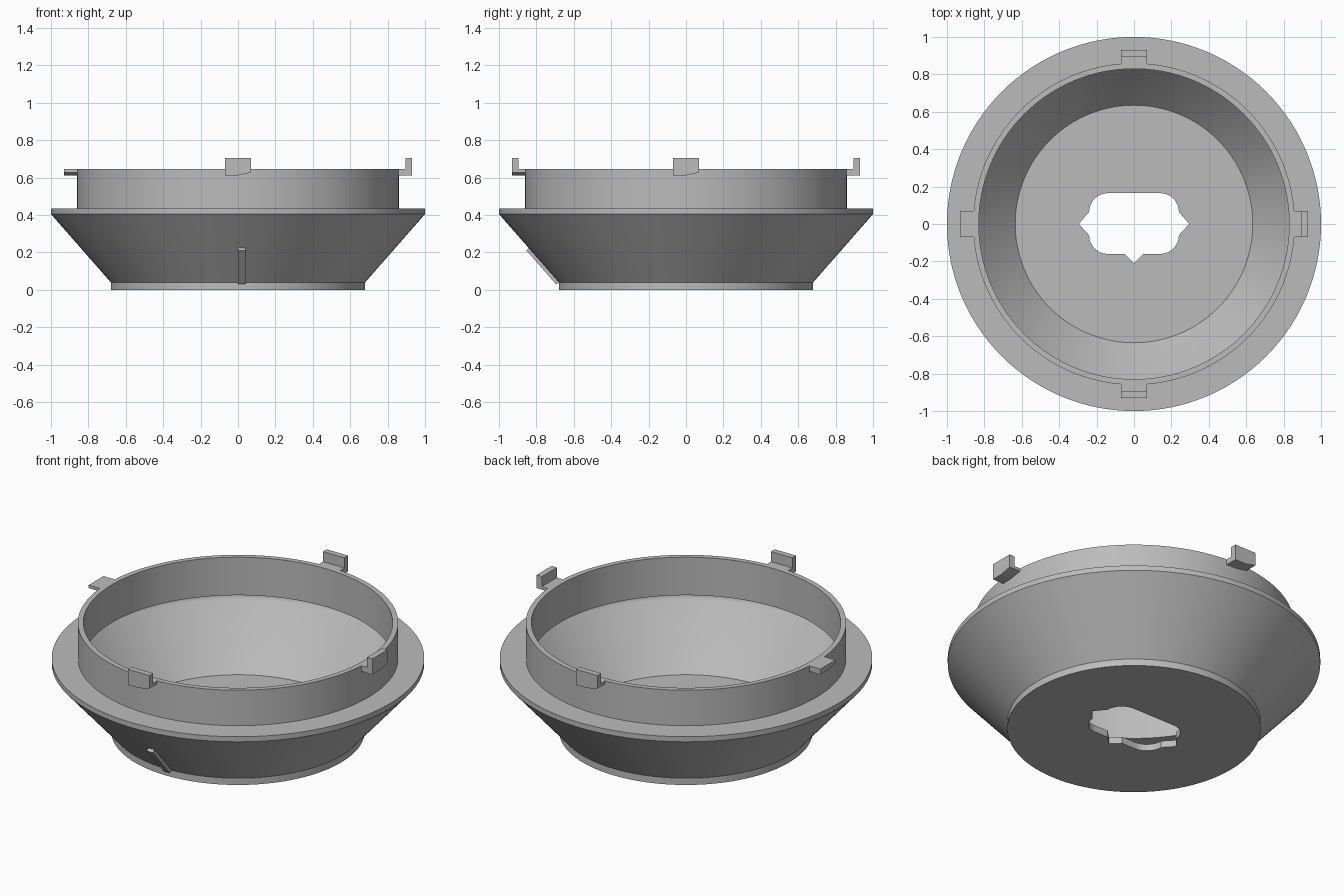
import bpy, bmesh, math
from mathutils import Matrix, Vector

if "Cube" in bpy.data.objects:
    bpy.data.objects.remove(bpy.data.objects["Cube"], do_unlink=True)

grey = bpy.data.materials.new("plain_grey")
grey.use_nodes = True
COLOUR = (0.5, 0.5, 0.5, 1)
grey.diffuse_color = COLOUR
grey.node_tree.nodes["Principled BSDF"].inputs["Base Color"].default_value = COLOUR


def add_object(name, bm):
    bmesh.ops.recalc_face_normals(bm, faces=bm.faces)
    mesh = bpy.data.meshes.new(name)
    bm.to_mesh(mesh)
    bm.free()
    mesh.materials.append(grey)
    ob = bpy.data.objects.new(name, mesh)
    bpy.context.collection.objects.link(ob)
    return ob


def prism(name, points, depth):
    """Extrude a closed outline of 3D points along a vector."""
    bm = bmesh.new()
    face = bm.faces.new([bm.verts.new(p) for p in points])
    new = bmesh.ops.extrude_face_region(bm, geom=[face])["geom"]
    verts = [v for v in new if isinstance(v, bmesh.types.BMVert)]
    bmesh.ops.translate(bm, verts=verts, vec=Vector(depth))
    return add_object(name, bm)


def arc(cx, cz, radius, start, end, steps):
    angles = [math.radians(start + (end - start) * i / steps) for i in range(steps + 1)]
    return [(cx + radius * math.cos(a), cz + radius * math.sin(a)) for a in angles]


# Hollow bowl: outer wall, flange, collar, then rounded undercut and floor
profile = [(0, 0), (0.68, 0), (0.68, 0.04), (1, 0.405), (1, 0.435),
           (0.86, 0.435), (0.86, 0.645), (0.83, 0.645), (0.83, 0.42)]
profile += arc(0.89, 0.38, 0.04, 90, -41, 8)
profile += [(0.635, 0.04), (0, 0.04)]
bm = bmesh.new()
verts = [bm.verts.new((r, 0, z)) for r, z in profile]
edges = [bm.edges.new(pair) for pair in zip(verts, verts[1:])]
bmesh.ops.spin(bm, geom=verts + edges, cent=(0, 0, 0), axis=(0, 0, 1),
               angle=math.tau, steps=128, use_duplicate=False)
bmesh.ops.remove_doubles(bm, verts=bm.verts, dist=0.0005)
bowl = add_object("bowl", bm)

# Keyed hole through the floor
R = 0.1
right = [(0.05, -0.16)] + arc(0.14, -0.06, R, -90, 0, 8)
right += [(0.295, 0)] + arc(0.14, 0.065, R, 0, 90, 8)
left = [(-x, y) for x, y in reversed(right)]
outline = [(0, -0.21)] + right + left
cutter = prism("hole_cutter", [(x, y, -0.1) for x, y in outline], (0, 0, 0.25))
cutter.hide_render = True
cut = bowl.modifiers.new("floor_hole", "BOOLEAN")
cut.operation = "DIFFERENCE"
cut.solver = "EXACT"
cut.object = cutter
bpy.context.view_layer.objects.active = bowl
bowl.select_set(True)
bpy.ops.object.modifier_apply(modifier=cut.name)
bpy.data.objects.remove(cutter, do_unlink=True)
bpy.ops.object.shade_smooth_by_angle(angle=math.radians(30))


# Rim tabs: sloped underside, three with an upright lip
def tab_part(name, inner, outer, bottom, top, angle):
    side = [(-0.07, bottom), (0, bottom), (0.07, bottom + 0.015), (0.07, top), (-0.07, top)]
    ob = prism(name, [(inner, t, z) for t, z in side], (outer - inner, 0, 0))
    ob.data.transform(Matrix.Rotation(angle, 4, "Z"))
    return ob


for name, turn in (("left", 0), ("back", 1), ("right", 2), ("front", 3)):
    angle = turn * math.pi / 2
    if name == "right":
        tab_part(name + "_tab", 0.845, 0.93, 0.612, 0.645, angle)
    else:
        tab_part(name + "_tab", 0.845, 0.895, 0.612, 0.645, angle)
        tab_part(name + "_tab_lip", 0.895, 0.93, 0.612, 0.705, angle)

# Pointer rib on the front slope
rib = [(-0.66, 0.045), (-0.695, 0.03), (-0.853, 0.21), (-0.84, 0.225), (-0.81, 0.205)]
prism("pointer_rib", [(0, y, z) for y, z in rib], (0.04, 0, 0))
